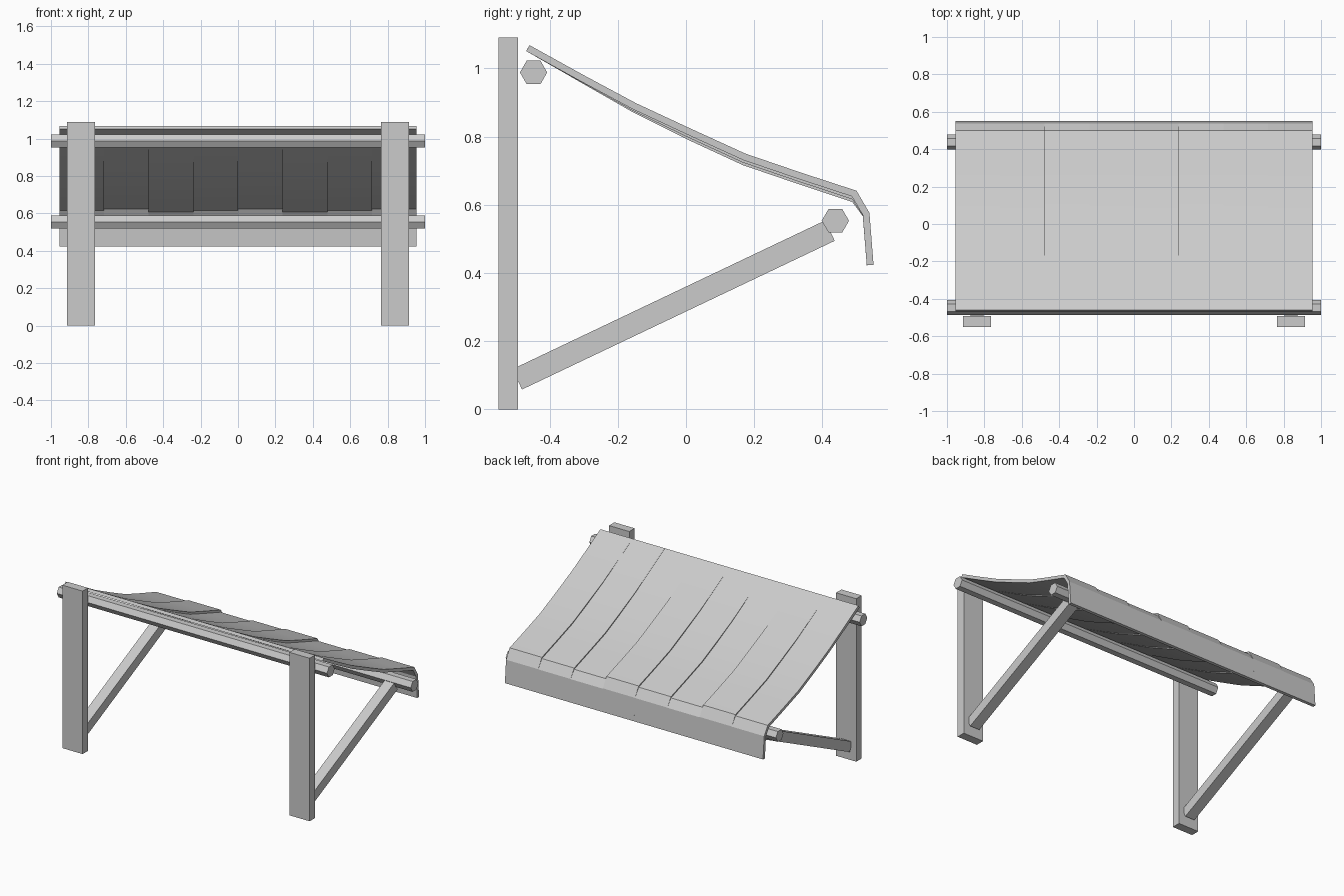
import bpy, bmesh, math
from mathutils import Vector, Matrix

cube = bpy.data.objects.get("Cube")
if cube:
    bpy.data.objects.remove(cube, do_unlink=True)

grey = bpy.data.materials.new("plain grey")
grey.use_nodes = True
grey.diffuse_color = (0.6, 0.6, 0.6, 1)
grey.node_tree.nodes["Principled BSDF"].inputs["Base Color"].default_value = (0.6, 0.6, 0.6, 1)


def finish(name, bm):
    bmesh.ops.recalc_face_normals(bm, faces=bm.faces)
    mesh = bpy.data.meshes.new(name)
    bm.to_mesh(mesh)
    bm.free()
    mesh.materials.append(grey)
    obj = bpy.data.objects.new(name, mesh)
    bpy.context.collection.objects.link(obj)
    return obj


def prism(bm, outline, x0, x1):
    """Extrude a closed (y, z) outline along x."""
    a = [bm.verts.new((x0, y, z)) for y, z in outline]
    b = [bm.verts.new((x1, y, z)) for y, z in outline]
    n = len(outline)
    bm.faces.new(a)
    bm.faces.new(b[::-1])
    for i in range(n):
        j = (i + 1) % n
        bm.faces.new((a[i], b[i], b[j], a[j]))


def box(name, centre, size, tilt=0):
    bm = bmesh.new()
    matrix = Matrix.Translation(centre) @ Matrix.Rotation(tilt, 4, 'X') @ Matrix.Diagonal((*size, 1))
    bmesh.ops.create_cube(bm, size=1, matrix=matrix)
    return finish(name, bm)


def underside(line, thickness):
    """Mitred parallel copy of a (y, z) line, on its lower side."""
    points = [Vector(p) for p in line]
    normals = []
    for p, q in zip(points, points[1:]):
        d = (q - p).normalized()
        normals.append(Vector((d.y, -d.x)))
    result = []
    for i, p in enumerate(points):
        n0, n1 = normals[max(i - 1, 0)], normals[min(i, len(normals) - 1)]
        m = (n0 + n1).normalized()
        result.append(p + m * thickness / m.dot(n0))
    return result


# Canopy: eight panels that sag by three repeating amounts, ending in a hanging flap
PROFILE = [(-.459, 1.068), (-.30, .98), (-.147, .898), (.012, .824), (.174, .75),
           (.335, .695), (.5, .641), (.538, .576), (.55, .424)]
SAG = [0, .2, .55, .9, .95, .95, 1, .15, 0]
LEVELS = [.008, 0, .016]
HALF, PANELS = .955, 8
width = 2 * HALF / PANELS
bm = bmesh.new()
for i in range(PANELS):
    drop = LEVELS[i % 3]
    top = [(y, z - drop * s) for (y, z), s in zip(PROFILE, SAG)]
    prism(bm, top + underside(top, .02)[::-1], -HALF + i * width, -HALF + (i + 1) * width)
canopy = finish("canopy", bm)
bpy.context.view_layer.objects.active = canopy
canopy.select_set(True)
bpy.ops.object.shade_smooth_by_angle(angle=math.radians(15))
canopy.select_set(False)

# Hexagonal rails under both ends of the canopy
for name, cy, cz in (("back_rail", -.447, .988), ("front_rail", .438, .553)):
    bm = bmesh.new()
    hexagon = [(cy + .04 * math.cos(k * math.pi / 3), cz + .04 * math.sin(k * math.pi / 3))
               for k in range(6)]
    prism(bm, hexagon, -1, 1)
    finish(name, bm)

# Posts and slanted braces on both sides
foot, head = Vector((-.495, .088)), Vector((.422, .524))
middle, span = (foot + head) / 2, head - foot
for side, x in (("right", -.84), ("left", .84)):
    box(side + "_post", (x, -.5215, .545), (.15, .057, 1.09))
    box(side + "_brace", (x, middle.x, middle.y), (.07, span.length, .066),
        math.atan2(span.y, span.x))
